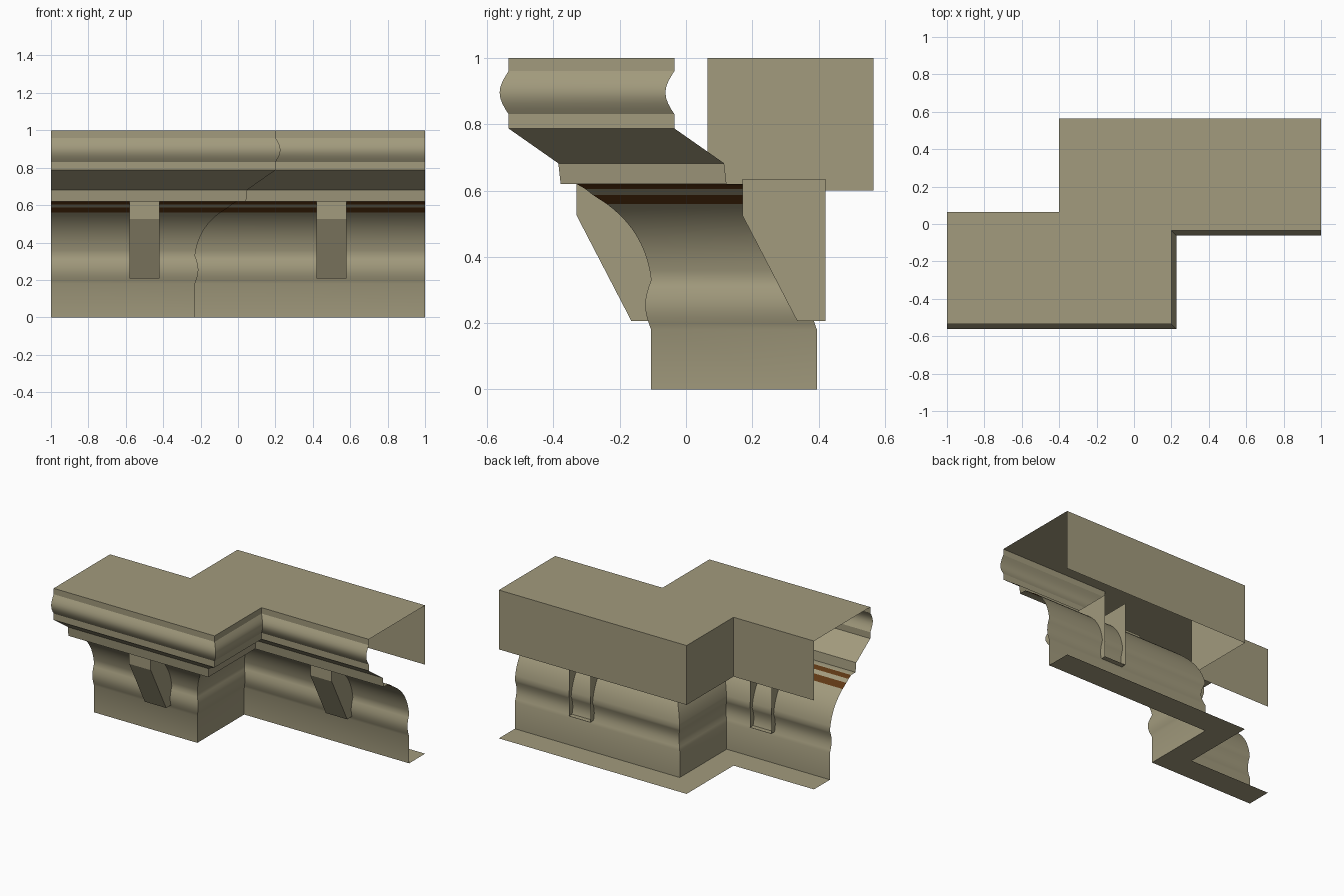
import bpy, bmesh, math

if "Cube" in bpy.data.objects:
    bpy.data.objects.remove(bpy.data.objects["Cube"])


def material(name, rgb):
    m = bpy.data.materials.new(name)
    m.diffuse_color = (*rgb, 1)
    m.use_nodes = True
    m.node_tree.nodes["Principled BSDF"].inputs["Base Color"].default_value = m.diffuse_color
    return m


STONE = material("warm stone", (0.36, 0.325, 0.205))
BROWN = material("dark brown band", (0.115, 0.04, 0.007))


def make_object(name, verts, faces, mats, smooth=False):
    me = bpy.data.meshes.new(name)
    me.from_pydata(verts, [], faces)
    for m in mats:
        me.materials.append(m)
    ob = bpy.data.objects.new(name, me)
    bpy.context.collection.objects.link(ob)
    if smooth:
        bpy.ops.object.select_all(action='DESELECT')
        ob.select_set(True)
        bpy.context.view_layer.objects.active = ob
        bpy.ops.object.shade_smooth_by_angle(angle=math.radians(32))
    return ob


def bulge(t, z_top, z_bottom, depth, n=8):
    """Rounded bead, swelling forward from setback t."""
    return [(t - depth * math.sin(math.pi * i / n),
             z_top + (z_bottom - z_top) * i / n) for i in range(n + 1)]


def bezier(a, b, c, n=10):
    pts = []
    for i in range(n + 1):
        u = i / n
        pts.append(tuple((1 - u) ** 2 * p + 2 * u * (1 - u) * q + u * u * r
                         for p, q, r in zip(a, b, c)))
    return pts


# Cornice profile as (setback, height): back wall, top, mouldings, base, flange
profile = [(0.60, 0.60), (0.60, 1.0), (0.0, 1.0)]
profile += bulge(0.0, 0.96, 0.83, 0.027)
profile += [(0.0, 0.787), (0.15, 0.682), (0.157, 0.62), (0.205, 0.62)]
band_start = len(profile) - 1
profile += [(0.232, 0.604), (0.255, 0.586)]
profile += bezier((0.295, 0.56), (0.413, 0.475), (0.43, 0.33))
profile += bulge(0.43, 0.33, 0.18, 0.018)[1:]
profile += [(0.43, 0.0), (0.60, 0.0)]


# Sweep the profile along the stepped, mitred path
def path(t):
    return [(-1, -0.535 + t), (0.2 - t, -0.535 + t),
            (0.2 - t, -0.035 + t), (1, -0.035 + t)]


verts = [(x, y, z) for t, z in profile for x, y in path(t)]
faces, bands = [], []
for i in range(len(profile) - 1):
    for j in range(3):
        a, d = i * 4 + j, (i + 1) * 4 + j
        faces.append((a, d, d + 1, a + 1))
        bands.append(1 if i in (band_start, band_start + 2) else 0)
cornice = make_object("cornice", verts, faces, [STONE, BROWN], smooth=True)
for poly, idx in zip(cornice.data.polygons, bands):
    poly.material_index = idx

# Brackets: hollow, open at the back and top
side = [(-0.08, 0.635), (-0.33, 0.635), (-0.33, 0.525), (-0.165, 0.207), (-0.08, 0.207)]
for name, x, dy in (("left_bracket", -0.5, 0.0), ("right_bracket", 0.5, 0.5)):
    n = len(side)
    bv = [(x + s * 0.08, y + dy, z) for s in (-1, 1) for y, z in side]
    bf = [tuple(range(n)), tuple(range(2 * n - 1, n - 1, -1))]
    bf += [(i, n + i, n + i + 1, i + 1) for i in range(1, n - 1)]
    ob = make_object(name, bv, bf, [STONE])
    bm = bmesh.new()
    bm.from_mesh(ob.data)
    bmesh.ops.recalc_face_normals(bm, faces=bm.faces)
    front = min(bm.faces, key=lambda f: f.calc_center_median().y)
    if front.normal.y > 0:
        bmesh.ops.reverse_faces(bm, faces=bm.faces)
    bm.to_mesh(ob.data)
    bm.free()
